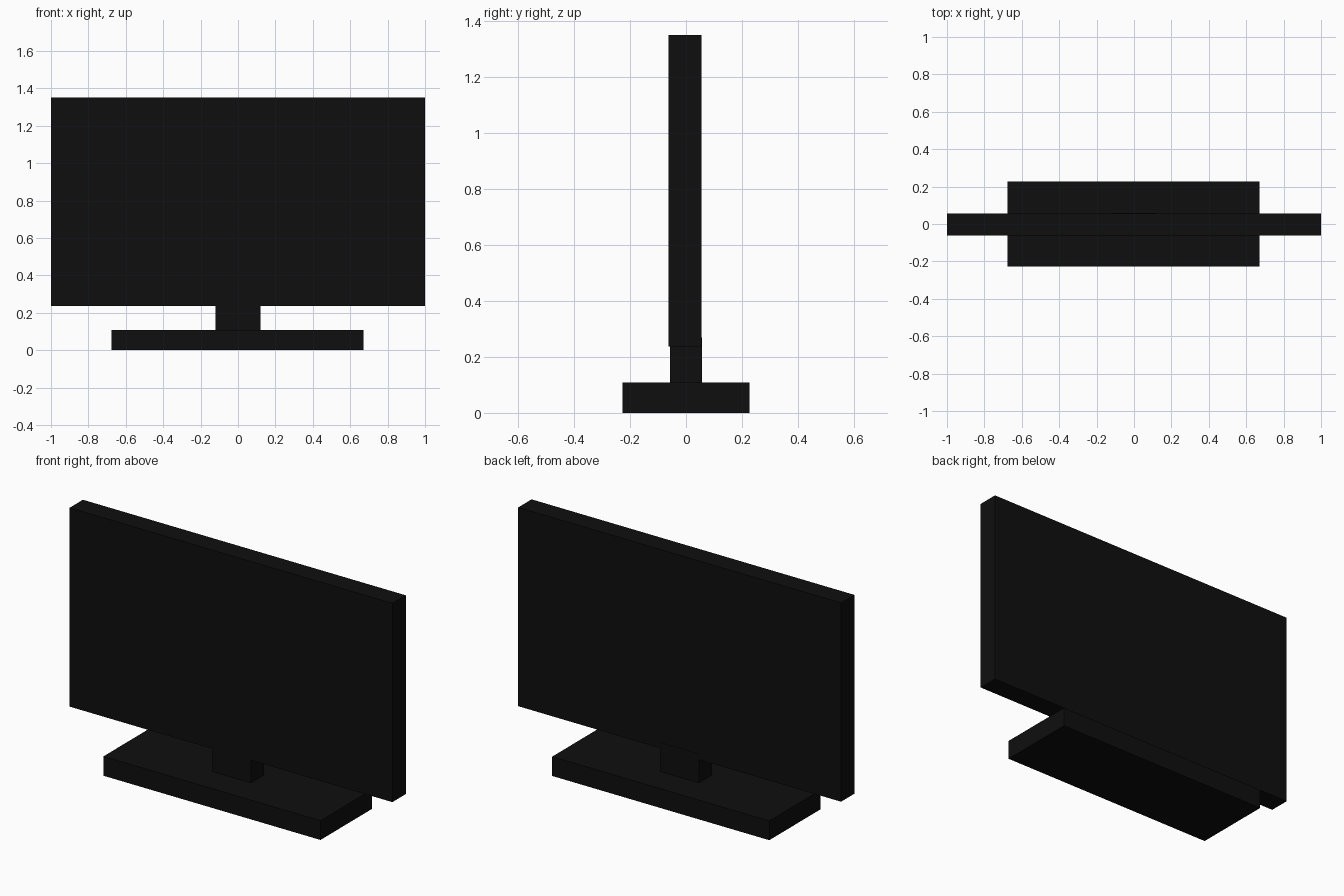
import bpy
from mathutils import Vector

cube = bpy.data.objects.get("Cube")
if cube:
    bpy.data.objects.remove(cube, do_unlink=True)

# One near-black plastic for the whole set
black = bpy.data.materials.new("black plastic")
black.use_nodes = True
colour = (0.0045, 0.0045, 0.0045, 1)
black.diffuse_color = colour
black.node_tree.nodes["Principled BSDF"].inputs["Base Color"].default_value = colour


def box(name, low, high):
    """Add a flat-shaded box between two opposite corners."""
    low, high = Vector(low), Vector(high)
    bpy.ops.mesh.primitive_cube_add(size=1, location=(low + high) / 2)
    obj = bpy.context.object
    obj.name = name
    obj.scale = high - low
    bpy.ops.object.transform_apply(location=False, rotation=False, scale=True)
    obj.data.materials.append(black)
    return obj


# Foot, neck and screen panel
box("stand_base", (-0.675, -0.227, 0), (0.67, 0.227, 0.108))
box("stand_neck", (-0.12, -0.058, 0.1), (0.12, 0.058, 0.27))
box("screen_panel", (-1, -0.062, 0.237), (1, 0.056, 1.35))
